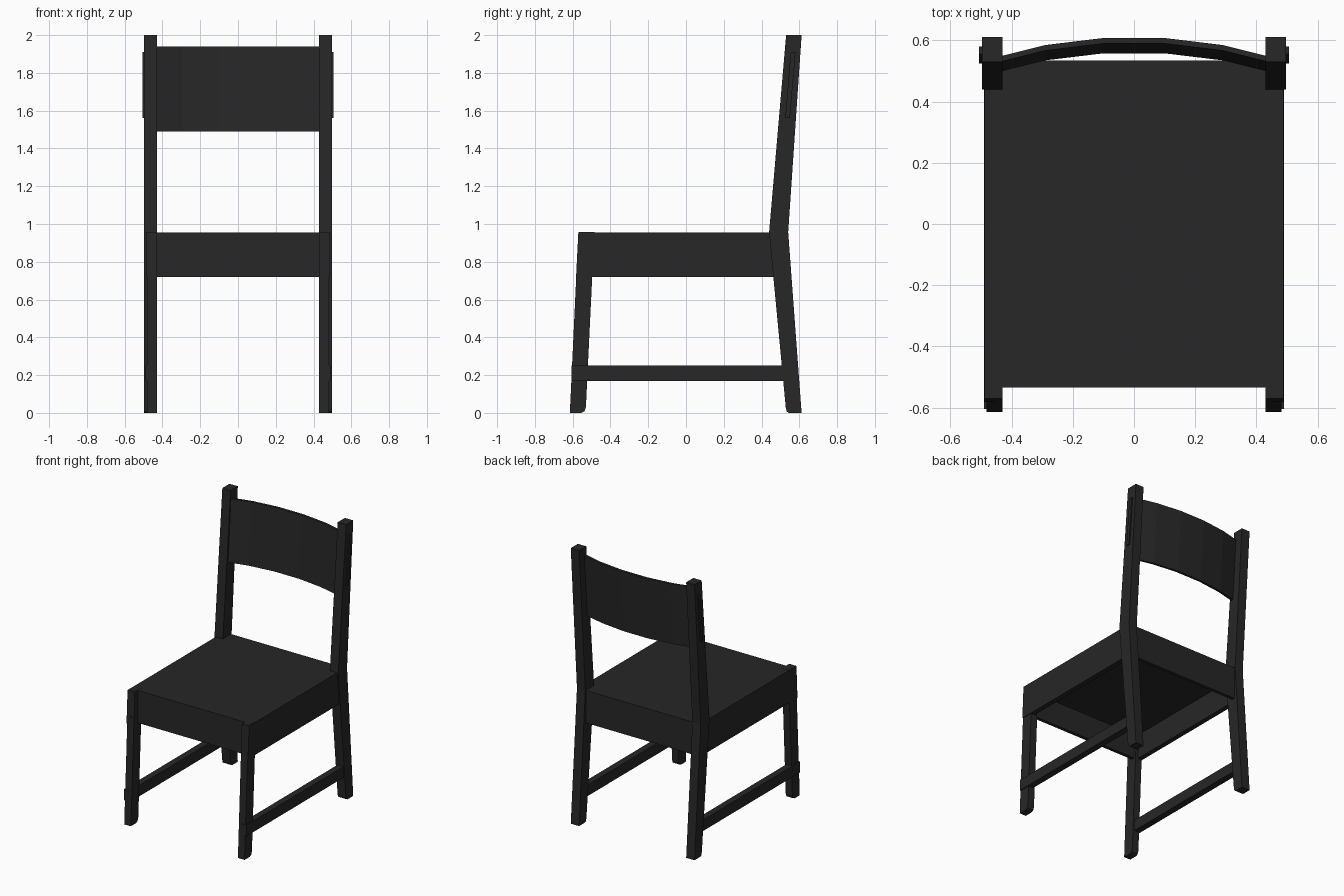
import bpy, bmesh

if "Cube" in bpy.data.objects:
    bpy.data.objects.remove(bpy.data.objects["Cube"])

mat = bpy.data.materials.new("black_paint")
mat.diffuse_color = (0.02, 0.02, 0.02, 1)
mat.use_nodes = True
mat.node_tree.nodes["Principled BSDF"].inputs["Base Color"].default_value = mat.diffuse_color


def finish(name, bm):
    bmesh.ops.recalc_face_normals(bm, faces=bm.faces[:])
    me = bpy.data.meshes.new(name)
    bm.to_mesh(me)
    bm.free()
    ob = bpy.data.objects.new(name, me)
    me.materials.append(mat)
    bpy.context.collection.objects.link(ob)
    return ob


def mirror(ob):
    ob.modifiers.new("Mirror", 'MIRROR')
    return ob


def extrude_profile(name, yz, x0, x1):
    """Extrude a side profile (y, z) from x0 to x1."""
    bm = bmesh.new()
    face = bm.faces.new([bm.verts.new((x0, y, z)) for y, z in yz])
    ext = bmesh.ops.extrude_face_region(bm, geom=[face])["geom"]
    bmesh.ops.translate(bm, vec=(x1 - x0, 0, 0),
                        verts=[v for v in ext if isinstance(v, bmesh.types.BMVert)])
    return finish(name, bm)


def box(bm, x0, x1, y0, y1, z0, z1):
    verts = bmesh.ops.create_cube(bm, size=1)["verts"]
    for v in verts:
        v.co = (x1 if v.co.x > 0 else x0, y1 if v.co.y > 0 else y0, z1 if v.co.z > 0 else z0)
    return verts


# Bent back posts, one continuous piece from foot to top
mirror(extrude_profile("back_post", [
    (0.612, 0), (0.545, 0), (0.533, 0.008), (0.528, 0.03), (0.44, 0.957), (0.53, 2),
    (0.612, 2), (0.541, 0.957)], 0.43, 0.497))

# Raked front legs with a rounded rear toe
mirror(extrude_profile("front_leg", [
    (-0.615, 0), (-0.555, 0), (-0.538, 0.008), (-0.53, 0.03), (-0.485, 0.957),
    (-0.57, 0.957)], 0.43, 0.483))

# Side stretchers, slightly proud of the front legs
bm = bmesh.new()
box(bm, 0.443, 0.491, -0.605, 0.56, 0.17, 0.25)
mirror(finish("side_stretcher", bm))

# Seat with aprons, hollowed from below
bm = bmesh.new()
box(bm, -0.487, 0.487, -0.535, 0.535, 0.72, 0.956)
bm.normal_update()
bottom = min(bm.faces, key=lambda f: f.calc_center_median().z)
bmesh.ops.inset_region(bm, faces=[bottom], thickness=0.035)
ext = bmesh.ops.extrude_face_region(bm, geom=[bottom])["geom"]
bmesh.ops.translate(bm, vec=(0, 0, 0.18),
                    verts=[v for v in ext if isinstance(v, bmesh.types.BMVert)])
bmesh.ops.delete(bm, geom=[f for f in bm.faces if f == bottom], context='FACES_ONLY')
finish("seat", bm)

# Side apron ends reaching the front edge of the legs
mirror(extrude_profile("side_apron", [
    (-0.582, 0.72), (-0.57, 0.956), (0.48, 0.956), (0.5, 0.72)], 0.452, 0.488))

# Curved backrest panel, leaning with the posts
path = [(-0.45, 0.545), (-0.29, 0.585), (-0.1, 0.608), (0.1, 0.608), (0.29, 0.585), (0.45, 0.545)]
bm = bmesh.new()
rings = []
for x, y in path:
    section = [(y, 1.94), (y - 0.018, 1.94), (y - 0.05, 1.49), (y - 0.032, 1.49)]
    rings.append([bm.verts.new((x, sy, z)) for sy, z in section])
for a, b in zip(rings, rings[1:]):
    for i in range(4):
        j = (i + 1) % 4
        bm.faces.new((a[i], a[j], b[j], b[i]))
bm.faces.new(rings[0])
bm.faces.new(rings[-1])
finish("backrest", bm)

# Tenon ends of the backrest showing outside the posts
mirror(extrude_profile("backrest_tenon", [
    (0.525, 1.56), (0.55, 1.56), (0.58, 1.91), (0.555, 1.91)], 0.44, 0.506))
